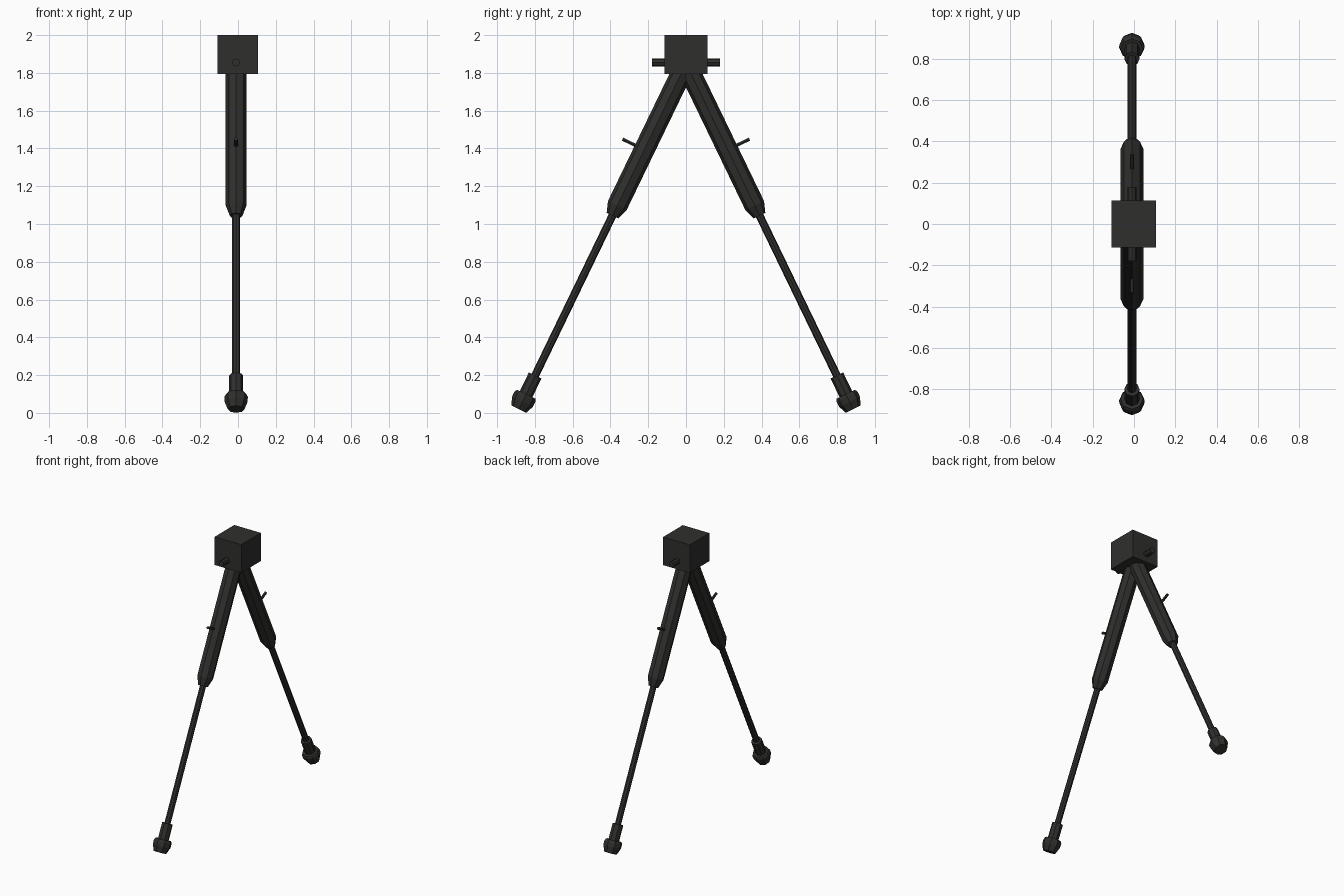
import bpy, bmesh
from math import sin, cos, pi, radians
from mathutils import Vector

if "Cube" in bpy.data.objects:
    bpy.data.objects.remove(bpy.data.objects["Cube"])

CX = -0.01                      # legs sit slightly off the block centre
PIVOT = Vector((CX, 0, 1.85))
TILT = radians(25.8)

black = bpy.data.materials.new("black_metal")
black.diffuse_color = (0.028, 0.028, 0.026, 1)
black.use_nodes = True
black.node_tree.nodes["Principled BSDF"].inputs["Base Color"].default_value = black.diffuse_color


def finish(name, bm):
    bmesh.ops.recalc_face_normals(bm, faces=bm.faces)
    me = bpy.data.meshes.new(name)
    bm.to_mesh(me)
    bm.free()
    ob = bpy.data.objects.new(name, me)
    bpy.context.collection.objects.link(ob)
    me.materials.append(black)
    return ob


def lathe(name, origin, axis, profile, sides=8):
    """Faceted solid along axis; profile = (distance, radius) pairs."""
    axis = axis.normalized()
    u = Vector((1, 0, 0))
    v = axis.cross(u)
    bm = bmesh.new()
    rings = []
    for d, r in profile:
        rings.append([bm.verts.new(origin + axis * d
                      + u * (r * cos(2 * pi * i / sides))
                      + v * (r * sin(2 * pi * i / sides))) for i in range(sides)])
    for a, b in zip(rings, rings[1:]):
        for i in range(sides):
            j = (i + 1) % sides
            bm.faces.new((a[i], a[j], b[j], b[i]))
    bm.faces.new(rings[0])
    bm.faces.new(rings[-1])
    return finish(name, bm)


# Mounting block
bm = bmesh.new()
bmesh.ops.create_cube(bm, size=1)
for v in bm.verts:
    v.co = Vector((v.co.x * 0.215 - 0.002, v.co.y * 0.226, 1.8975 + v.co.z * 0.205))
finish("mounting_block", bm)

# Hinge pin through the block
lathe("hinge_pin", Vector((CX, -0.18, 1.855)), Vector((0, 1, 0)),
      [(0, 0.021), (0.36, 0.021)])

# Two mirrored telescoping legs
for side, label in ((-1, "front"), (1, "back")):
    down = Vector((0, side * sin(TILT), -cos(TILT)))
    out = Vector((0, side * cos(TILT), sin(TILT)))
    lathe(label + "_leg_tube", PIVOT, down,
          [(0.0, 0.055), (0.835, 0.055), (0.895, 0.034)])
    lathe(label + "_leg_rod", PIVOT, down, [(0.87, 0.021), (1.9, 0.021)])
    lathe(label + "_foot_sleeve", PIVOT, down, [(1.835, 0.037), (1.97, 0.037)])
    lathe(label + "_foot_pad", PIVOT, down,
          [(1.945, 0.054), (1.96, 0.062), (1.99, 0.061), (2.033, 0.044)])
    # Release lever on the outer face of the tube
    lathe(label + "_lever", PIVOT + down * 0.507 + out * 0.03, out,
          [(0, 0.01), (0.098, 0.01)], sides=6)
